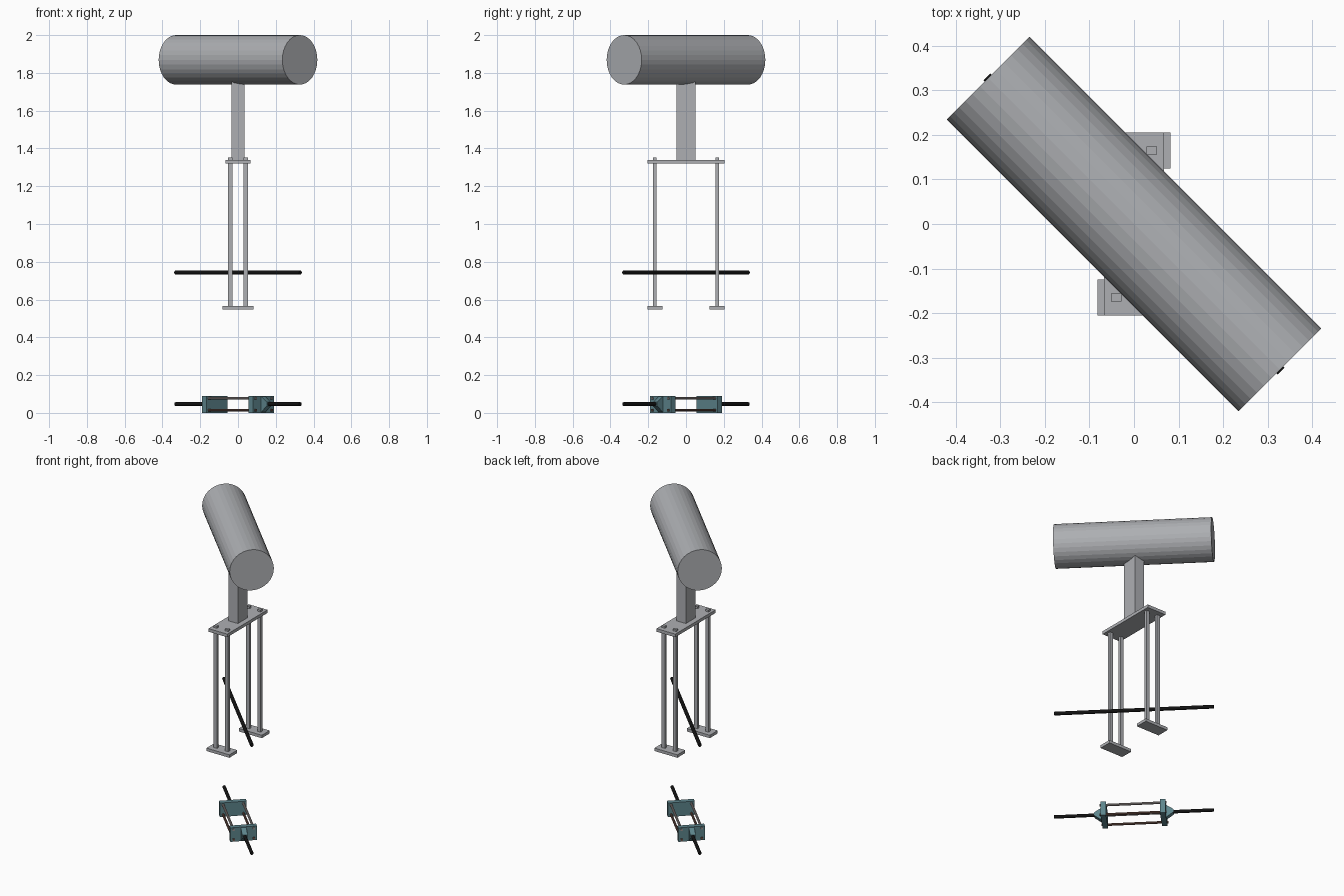
import bpy, bmesh, math
from mathutils import Matrix, Vector

if "Cube" in bpy.data.objects:
    bpy.data.objects.remove(bpy.data.objects["Cube"])


def material(name, rgb):
    m = bpy.data.materials.new(name)
    m.diffuse_color = (*rgb, 1)
    m.use_nodes = True
    m.node_tree.nodes["Principled BSDF"].inputs["Base Color"].default_value = m.diffuse_color
    return m


GREY = material("light grey metal", (0.42, 0.43, 0.45))
BLACK = material("black bar", (0.006, 0.006, 0.006))
TEAL = material("dull teal", (0.11, 0.235, 0.265))
TAUPE = material("taupe rod", (0.33, 0.29, 0.28))
BROWN = material("brown rod", (0.16, 0.085, 0.065))

# diagonal frame: local x runs along the tank, towards front right
DIAG = Matrix.Rotation(math.radians(-45), 4, 'Z')
ALONG_X = Matrix.Rotation(math.radians(90), 4, 'Y')


def finish(name, bm, mat, frame):
    bmesh.ops.recalc_face_normals(bm, faces=bm.faces)
    bm.transform(frame)
    me = bpy.data.meshes.new(name)
    bm.to_mesh(me)
    bm.free()
    me.materials.append(mat)
    ob = bpy.data.objects.new(name, me)
    bpy.context.collection.objects.link(ob)
    return ob


def box(name, lo, hi, mat, frame=Matrix()):
    lo, hi = Vector(lo), Vector(hi)
    bm = bmesh.new()
    bmesh.ops.create_cube(bm, size=1)
    for v in bm.verts:
        v.co = (lo + hi) / 2 + Vector(a * b for a, b in zip(v.co, hi - lo))
    return finish(name, bm, mat, frame)


def bar(name, x0, x1, y, z, r, sides, mat):
    """Cylinder lying along the diagonal."""
    bm = bmesh.new()
    bmesh.ops.create_cone(bm, cap_ends=True, segments=sides, radius1=r, radius2=r, depth=x1 - x0)
    bm.transform(Matrix.Translation(((x0 + x1) / 2, y, z)) @ ALONG_X)
    return finish(name, bm, mat, DIAG)


# tank, post and top plate
bar("tank", -0.463, 0.463, 0, 1.869, 0.131, 32, GREY)
box("post", (-0.034, -0.05, 1.335), (0.034, 0.05, 1.78), GREY)
box("top_plate", (-0.067, -0.205, 1.32), (0.067, 0.205, 1.34), GREY)

# legs and feet
for sy in (-1, 1):
    y = sy * 0.165
    box("foot_plate", (-0.082, y - 0.04, 0.548), (0.082, y + 0.04, 0.567), GREY)
    for x in (-0.04, 0.04):
        box("leg", (x - 0.012, y - 0.009, 0.56), (x + 0.012, y + 0.009, 1.352), GREY)

# floating bar between the legs
bar("upper_bar", -0.467, 0.467, 0, 0.743, 0.011, 12, BLACK)

# lower clamp: end blocks, wedges, stub bars
for s in (-1, 1):
    a, b = sorted((s * 0.158, s * 0.19))
    box("end_block", (a, -0.079, 0.0), (b, 0.079, 0.09), TEAL, DIAG)
    bm = bmesh.new()
    outline = [(0.188, 0.003), (0.188, 0.087), (0.232, 0.057), (0.232, 0.037)]
    f = bm.faces.new([bm.verts.new((s * x, -0.016, z)) for x, z in outline])
    ext = bmesh.ops.extrude_face_region(bm, geom=[f])
    for v in ext["geom"]:
        if isinstance(v, bmesh.types.BMVert):
            v.co.y = 0.016
    finish("bar_socket", bm, TEAL, DIAG)
    a, b = sorted((s * 0.17, s * 0.467))
    bar("lower_bar", a, b, 0, 0.047, 0.010, 12, BLACK)

# tie rods through the end blocks
for y in (-0.06, 0.06):
    bar("upper_tie_rod", -0.196, 0.196, y, 0.077, 0.0075, 10, TAUPE)
    bar("lower_tie_rod", -0.196, 0.196, y, 0.014, 0.0075, 10, BROWN)
